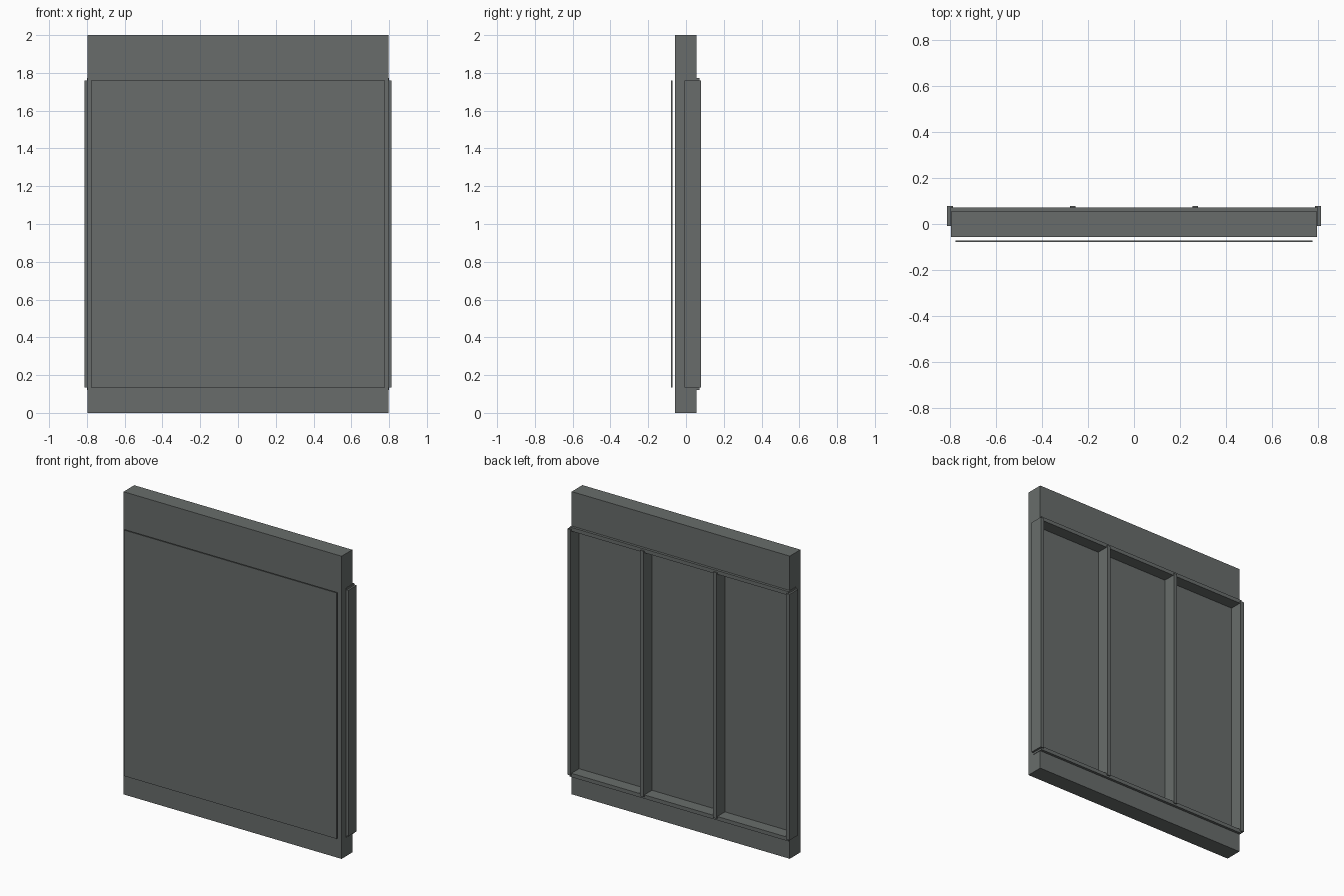
import bpy
import bmesh

cube = bpy.data.objects.get("Cube")
if cube:
    bpy.data.objects.remove(cube, do_unlink=True)

# One flat dark grey for everything
grey = bpy.data.materials.new("dark_grey")
GREY = (0.138, 0.152, 0.147, 1.0)
grey.diffuse_color = GREY
grey.use_nodes = True
grey.node_tree.nodes["Principled BSDF"].inputs["Base Color"].default_value = GREY


def add_object(name, bm):
    bmesh.ops.recalc_face_normals(bm, faces=bm.faces)
    mesh = bpy.data.meshes.new(name)
    bm.to_mesh(mesh)
    bm.free()
    mesh.materials.append(grey)
    obj = bpy.data.objects.new(name, mesh)
    bpy.context.collection.objects.link(obj)
    return obj


def box(name, x, y, z):
    """Box from (min, max) ranges on each axis."""
    bm = bmesh.new()
    bmesh.ops.create_cube(bm, size=1)
    for v in bm.verts:
        v.co = [r[0] if c < 0 else r[1] for c, r in zip(v.co, (x, y, z))]
    return add_object(name, bm)


HALF_WIDTH = 0.797
LOW, HIGH = 0.135, 1.76          # recess limits
FRONT, FLOOR, BACK = -0.057, -0.008, 0.055
BAR = 0.0125                     # half thickness of the framing

# Wall: thick base and head with a thin web between, extruded sideways
bm = bmesh.new()
profile = [(FRONT, 0), (BACK, 0), (BACK, LOW), (FLOOR, LOW),
           (FLOOR, HIGH), (BACK, HIGH), (BACK, 2), (FRONT, 2)]
face = bm.faces.new([bm.verts.new((-HALF_WIDTH, y, z)) for y, z in profile])
ext = bmesh.ops.extrude_face_region(bm, geom=[face])
bmesh.ops.translate(bm, vec=(2 * HALF_WIDTH, 0, 0),
                    verts=[g for g in ext["geom"] if isinstance(g, bmesh.types.BMVert)])
add_object("wall_body", bm)

# Thin sheet standing just off the front
box("front_sheet", (-0.777, 0.777), (-0.079, -0.071), (LOW, HIGH))

# Upright bars: one at each edge, two dividing the back into thirds
for i, name in enumerate(("right_edge_bar", "right_divider", "left_divider", "left_edge_bar")):
    x = -0.8 + i * 1.6 / 3
    box(name, (x - BAR, x + BAR), (FLOOR - 0.001, 0.079), (LOW, HIGH))

# Horizontal rails along the recess
for name, z in (("bottom_rail", LOW), ("top_rail", HIGH)):
    box(name, (-0.8, 0.8), (FLOOR, 0.072), (z - BAR, z + BAR))
